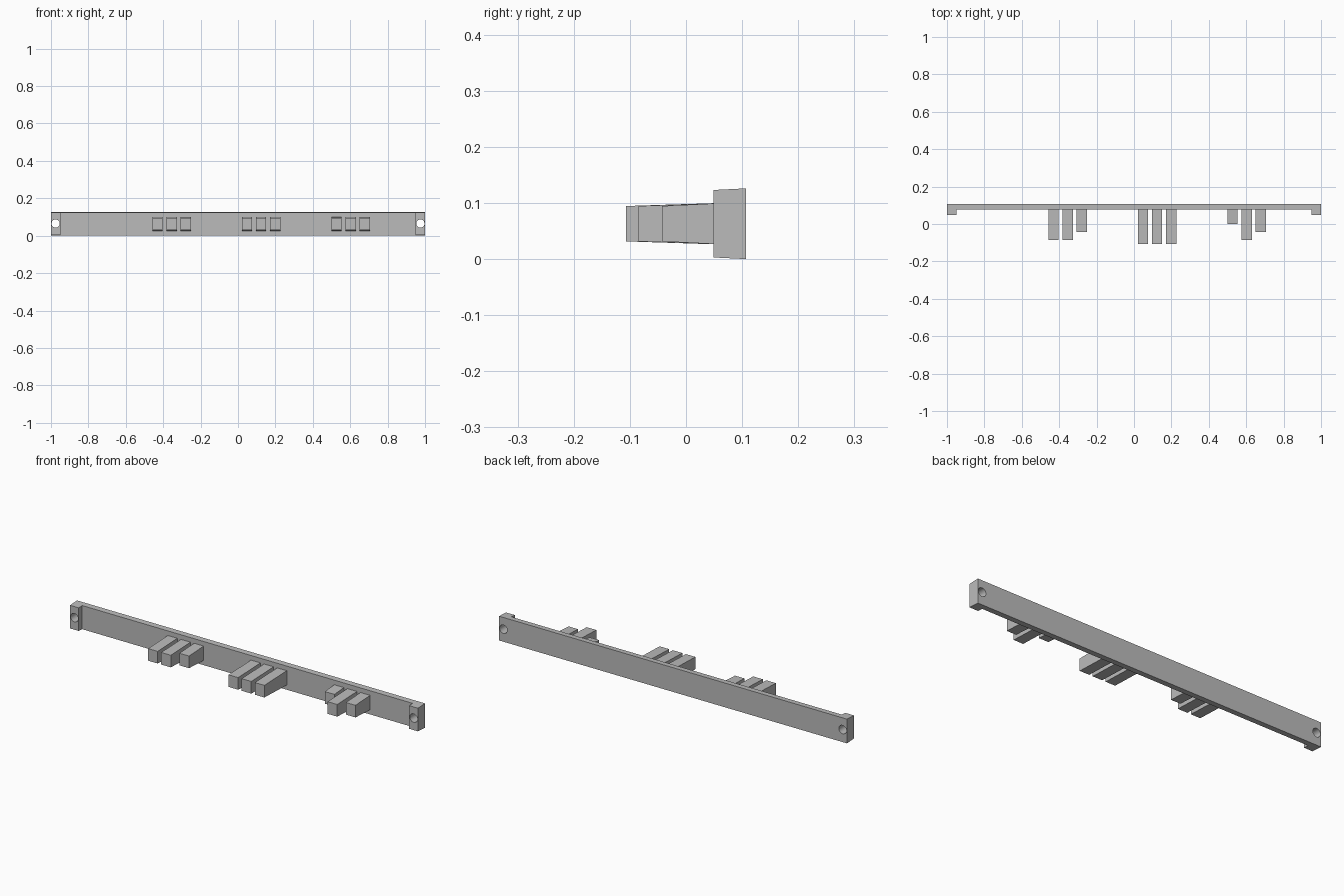
import bpy, bmesh

old = bpy.data.objects.get("Cube")
if old:
    bpy.data.objects.remove(old, do_unlink=True)

MID = 0.063  # height of the centre line

grey = bpy.data.materials.new("plain grey")
grey.use_nodes = True
grey.diffuse_color = (0.5, 0.5, 0.5, 1)
grey.node_tree.nodes["Principled BSDF"].inputs["Base Color"].default_value = (0.5, 0.5, 0.5, 1)


def drafted_solid(name, outline, half_height):
    """Plan outline raised about the centre line; half_height(y) gives the draft."""
    bm = bmesh.new()
    base = bm.faces.new([bm.verts.new((x, y, -1)) for x, y in outline])
    top = bmesh.ops.extrude_face_region(bm, geom=[base])["geom"]
    for v in top:
        if isinstance(v, bmesh.types.BMVert):
            v.co.z = 1
    for v in bm.verts:
        v.co.z = MID + v.co.z * half_height(v.co.y)
    bmesh.ops.recalc_face_normals(bm, faces=bm.faces)
    mesh = bpy.data.meshes.new(name)
    bm.to_mesh(mesh)
    bm.free()
    mesh.materials.append(grey)
    obj = bpy.data.objects.new(name, mesh)
    bpy.context.collection.objects.link(obj)
    return obj


# Long rail with a thicker mounting tab at each end
BACK, FRONT, TAB = 0.107, 0.077, 0.049
rail = drafted_solid(
    "rail",
    [(-1, BACK), (-1, TAB), (-0.95, TAB), (-0.95, FRONT),
     (0.95, FRONT), (0.95, TAB), (1, TAB), (1, BACK)],
    lambda y: 0.063 - 0.05 * (BACK - y))

# Screw holes through the tabs
for side, label in ((-1, "right"), (1, "left")):
    bpy.ops.mesh.primitive_cylinder_add(
        vertices=24, radius=0.022, depth=0.3,
        location=(side * 0.975, 0.08, MID + 0.002), rotation=(1.5708, 0, 0))
    cutter = bpy.context.object
    cutter.name = label + "_hole_cutter"
    cutter.data.materials.append(grey)
    cutter.hide_render = True
    cutter.hide_set(True)
    hole = rail.modifiers.new(label + "_hole", 'BOOLEAN')
    hole.operation = 'DIFFERENCE'
    hole.solver = 'EXACT'
    hole.object = cutter

# Apply the holes and drop the cutters
bpy.context.view_layer.update()
cut_mesh = bpy.data.meshes.new_from_object(
    rail.evaluated_get(bpy.context.evaluated_depsgraph_get()))
rail.modifiers.clear()
rail.data = cut_mesh
for label in ("right", "left"):
    bpy.data.objects.remove(bpy.data.objects[label + "_hole_cutter"], do_unlink=True)

bpy.ops.object.select_all(action='DESELECT')
rail.select_set(True)
bpy.context.view_layer.objects.active = rail
bpy.ops.object.shade_smooth_by_angle()

# Three groups of three tapered fingers, each with its own reach
GROUPS = {
    "right": (-0.43, (-0.085, -0.085, -0.043)),
    "middle": (0.048, (-0.107, -0.107, -0.107)),
    "left": (0.527, (0.0, -0.085, -0.043)),
}
PITCH, HALF_WIDTH = 0.0755, 0.0275
for group, (start, reaches) in GROUPS.items():
    for i, tip in enumerate(reaches):
        x0, x1 = (start + i * PITCH + s * HALF_WIDTH for s in (-1, 1))
        drafted_solid(
            f"{group}_finger_{i + 1}",
            [(x0, FRONT + 0.005), (x0, tip), (x1, tip), (x1, FRONT + 0.005)],
            lambda y, tip=tip: 0.0315 + 0.006 * (y - tip) / (FRONT - tip))
